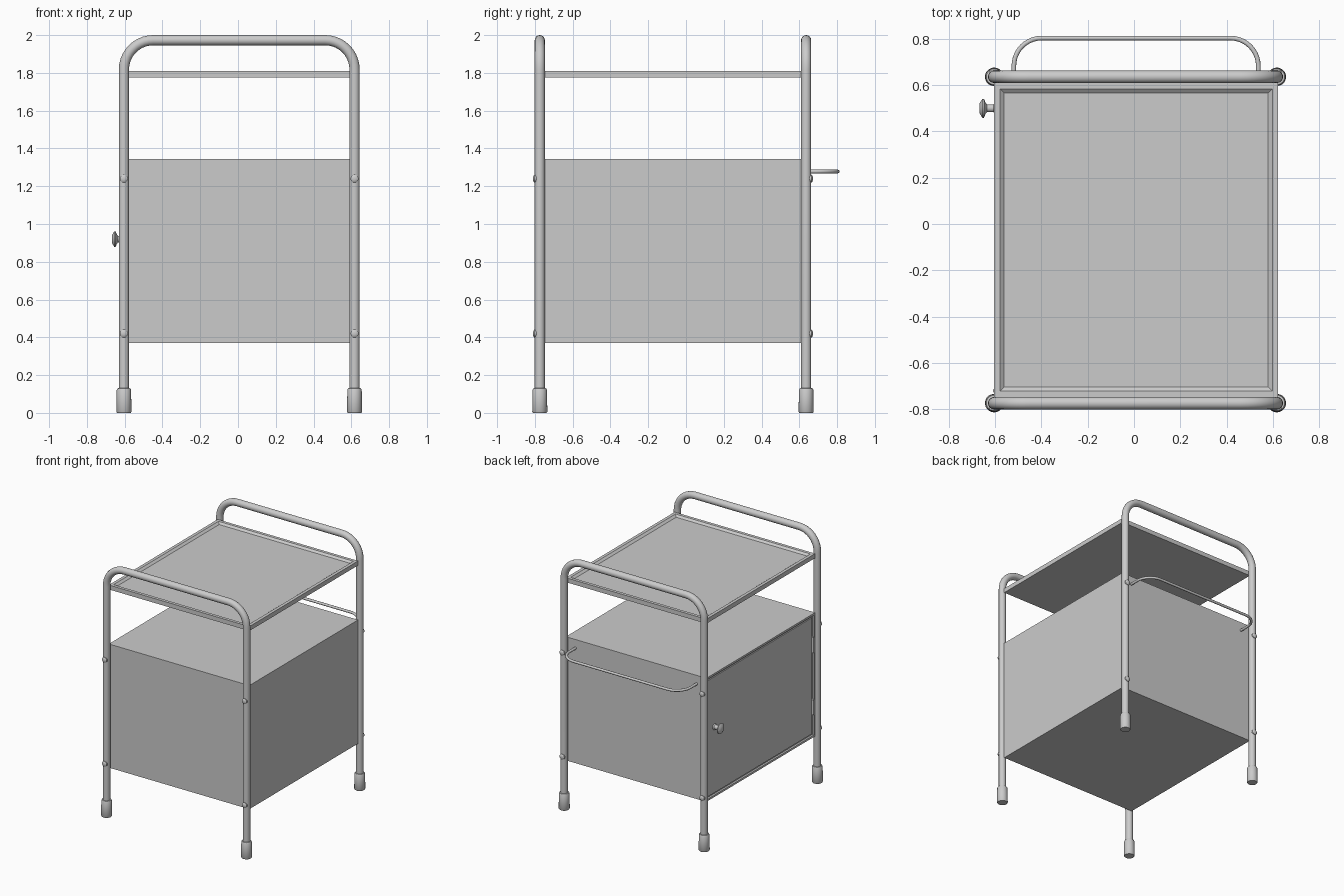
import bpy, bmesh, math
from mathutils import Vector, Matrix

if "Cube" in bpy.data.objects:
    bpy.data.objects.remove(bpy.data.objects["Cube"], do_unlink=True)

grey = bpy.data.materials.new("plain grey")
grey.use_nodes = True
colour = (0.6, 0.6, 0.6, 1)
grey.diffuse_color = colour
grey.node_tree.nodes["Principled BSDF"].inputs["Base Color"].default_value = colour

LEFT, RIGHT = 0.617, -0.604      # leg centres across
FRONT, BACK = -0.774, 0.636      # leg centres in depth
TUBE = 0.027
Y0, Y1 = FRONT + TUBE, BACK - TUBE


def finish(name, bm, smooth=True):
    bmesh.ops.recalc_face_normals(bm, faces=bm.faces)
    mesh = bpy.data.meshes.new(name)
    bm.to_mesh(mesh)
    bm.free()
    ob = bpy.data.objects.new(name, mesh)
    bpy.context.collection.objects.link(ob)
    mesh.materials.append(grey)
    if smooth:
        bpy.ops.object.select_all(action='DESELECT')
        ob.select_set(True)
        bpy.context.view_layer.objects.active = ob
        bpy.ops.object.shade_smooth_by_angle(angle=math.radians(35))
    return ob


def box(x0, x1, y0, y1, z0, z1):
    bm = bmesh.new()
    size = Matrix.Diagonal((x1 - x0, y1 - y0, z1 - z0, 1))
    centre = Vector((x0 + x1, y0 + y1, z0 + z1)) / 2
    bmesh.ops.create_cube(bm, size=1, matrix=Matrix.Translation(centre) @ size)
    return bm


def recess(bm, direction, steps):
    """Inset the face that points along direction, once per (thickness, depth)."""
    bm.normal_update()
    face = max(bm.faces, key=lambda f: f.normal.dot(Vector(direction)))
    for thickness, depth in steps:
        bmesh.ops.inset_region(bm, faces=[face], thickness=thickness, depth=-depth)


def lathe(name, profile, place, direction=(0, 0, 1), sides=20):
    """Turn (radius, height) points around an axis."""
    bm = bmesh.new()
    rings = []
    for r, h in profile:
        rings.append([bm.verts.new((r * math.cos(a), r * math.sin(a), h))
                      for a in (2 * math.pi * i / sides for i in range(sides))])
    for low, high in zip(rings, rings[1:]):
        for i in range(sides):
            j = (i + 1) % sides
            bm.faces.new((low[i], low[j], high[j], high[i]))
    bm.faces.new(rings[0])
    bm.faces.new(rings[-1])
    turn = Vector((0, 0, 1)).rotation_difference(Vector(direction)).to_matrix().to_4x4()
    bm.transform(Matrix.Translation(place) @ turn)
    return finish(name, bm)


def bent_tube(name, points, bend, radius, sides=16, steps=10):
    """Round tube along a flat U path with its two corners rounded."""
    a, b, c, d = map(Vector, points)
    path = [a]
    for before, corner, after in ((a, b, c), (b, c, d)):
        u, v = (before - corner).normalized(), (after - corner).normalized()
        centre = corner + (u + v) * bend
        for i in range(steps + 1):
            t = math.pi / 2 * i / steps
            path.append(centre - v * bend * math.cos(t) - u * bend * math.sin(t))
    path.append(d)
    flat = (b - a).cross(c - b).normalized()
    bm = bmesh.new()
    rings = []
    for i, p in enumerate(path):
        along = path[min(i + 1, len(path) - 1)] - path[max(i - 1, 0)]
        if i in (0, 1):
            along = b - a
        elif i >= len(path) - 2:
            along = d - c
        side = flat.cross(along.normalized())
        rings.append([bm.verts.new(p + radius * (flat * math.cos(t) + side * math.sin(t)))
                      for t in (2 * math.pi * k / sides for k in range(sides))])
    for low, high in zip(rings, rings[1:]):
        for k in range(sides):
            j = (k + 1) % sides
            bm.faces.new((low[k], low[j], high[j], high[k]))
    bm.faces.new(rings[0])
    bm.faces.new(rings[-1])
    return finish(name, bm)


# Two hoop frames, each with rubber feet and dome screws
foot = [(0.036, 0), (0.040, 0.006), (0.038, 0.122), (0.034, 0.13), (0.02, 0.132)]
screw = [(0.021, -0.012), (0.021, 0.002), (0.015, 0.007), (0.006, 0.009)]
top = 2 - TUBE
for side, y, out in (("front", FRONT, -1), ("back", BACK, 1)):
    bent_tube(side + "_frame", [(RIGHT, y, 0.1), (RIGHT, y, top), (LEFT, y, top), (LEFT, y, 0.1)],
              0.155, TUBE)
    for hand, x in (("left", LEFT), ("right", RIGHT)):
        lathe(f"{side}_{hand}_foot", foot, (x, y, 0))
        for level, z in (("upper", 1.24), ("lower", 0.42)):
            lathe(f"{side}_{hand}_{level}_screw", screw, (x, y + out * TUBE, z), (0, out, 0))

# Tray top with a shallow pressed recess
tray = box(RIGHT, LEFT + 0.005, Y0, Y1, 1.775, 1.81)
recess(tray, (0, 0, 1), [(0.035, 0), (0.025, 0.014)])
finish("tray_top", tray)

# Cabinet with a recessed door on its right side
cabinet = box(RIGHT, LEFT + 0.005, Y0, Y1, 0.37, 1.345)
recess(cabinet, (-1, 0, 0), [(0.022, 0), (0.001, 0.014)])
finish("cabinet", cabinet, smooth=False)
finish("door", box(RIGHT + 0.005, RIGHT + 0.02, Y0 + 0.03, Y1 - 0.03, 0.4, 1.315), smooth=False)

# Door hinges and knob
for level, z in (("upper", 1.04), ("lower", 0.55)):
    lathe(level + "_hinge", [(0.01, 0), (0.01, 0.12)], (RIGHT + 0.004, Y0 + 0.026, z), sides=12)
knob = [(0.024, 0), (0.017, 0.008), (0.017, 0.036), (0.024, 0.042),
        (0.041, 0.049), (0.041, 0.056), (0.022, 0.068)]
lathe("door_knob", knob, (RIGHT + 0.005, 0.5, 0.92), (-1, 0, 0))

# Towel rail on the back
bent_tube("towel_rail", [(-0.519, Y1, 1.278), (-0.519, 0.803, 1.278),
                         (0.537, 0.803, 1.278), (0.537, Y1, 1.278)], 0.12, 0.01, sides=12)
